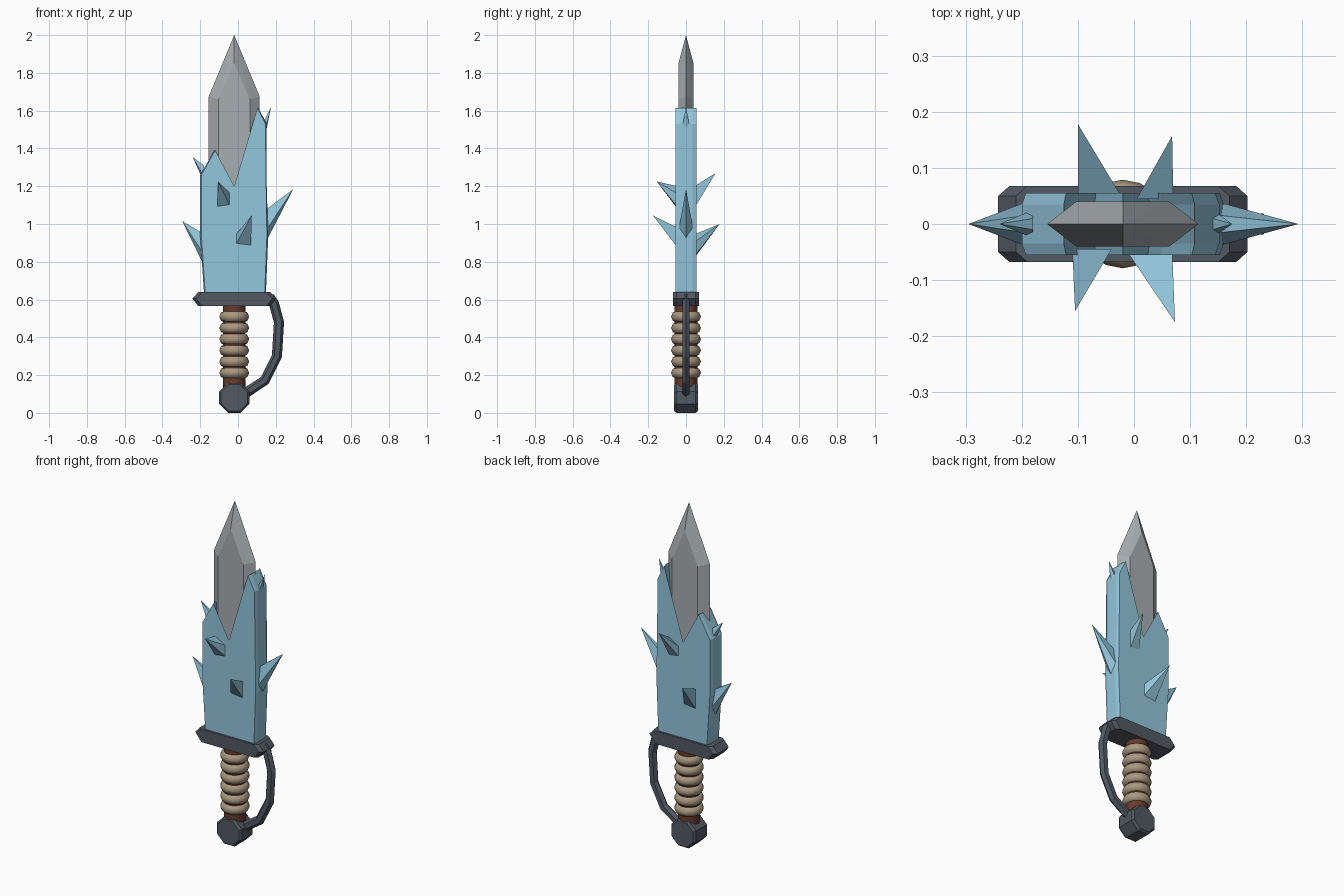
import bpy, bmesh, math
from mathutils import Vector

if "Cube" in bpy.data.objects:
    bpy.data.objects.remove(bpy.data.objects["Cube"])

CX = -0.02  # blade and grip axis


def material(name, rgb):
    m = bpy.data.materials.new(name)
    m.diffuse_color = (*rgb, 1)
    m.use_nodes = True
    m.node_tree.nodes["Principled BSDF"].inputs["Base Color"].default_value = m.diffuse_color
    return m


ICE = material("ice blue", (0.29, 0.57, 0.72))
STEEL = material("blade steel", (0.39, 0.42, 0.44))
IRON = material("dark iron", (0.085, 0.10, 0.125))
WRAP = material("tan wrap", (0.40, 0.32, 0.215))
WOOD = material("brown wood", (0.14, 0.045, 0.025))


def finish(bm, name, mat):
    bmesh.ops.recalc_face_normals(bm, faces=bm.faces)
    me = bpy.data.meshes.new(name)
    bm.to_mesh(me)
    bm.free()
    me.materials.append(mat)
    ob = bpy.data.objects.new(name, me)
    bpy.context.collection.objects.link(ob)
    return ob


def hull(name, points, mat):
    bm = bmesh.new()
    for p in points:
        bm.verts.new(p)
    bmesh.ops.convex_hull(bm, input=bm.verts)
    bmesh.ops.dissolve_limit(bm, angle_limit=0.01, verts=bm.verts, edges=bm.edges)
    return finish(bm, name, mat)


def skin(name, rings, mat):
    """Join closed rings of points into a capped solid."""
    bm = bmesh.new()
    loops = [[bm.verts.new(p) for p in r] for r in rings]
    n = len(loops[0])
    for a, b in zip(loops, loops[1:]):
        for i in range(n):
            j = (i + 1) % n
            bm.faces.new((a[i], a[j], b[j], b[i]))
    caps = [bm.faces.new(loops[0]), bm.faces.new(loops[-1])]
    bmesh.ops.triangulate(bm, faces=caps)
    return finish(bm, name, mat)


# Blade: hexagonal section running to a point
pts = [(CX, 0, 2.0)]
for s in (-1, 1):
    pts += [(CX + s * 0.135, 0, z) for z in (0.66, 1.675)]
    pts += [(CX, s * 0.04, 1.85)]
    for t in (-1, 1):
        pts += [(CX + s * 0.083, t * 0.04, z) for z in (0.66, 1.66)]
hull("blade", pts, STEEL)

# Jagged ice sheath around the lower blade, chamfered at front and back
outline = [(-0.18, 0.635), (0.148, 0.635), (0.16, 0.94), (0.152, 1.20), (0.152, 1.53),
           (0.108, 1.615), (0.052, 1.25), (0.027, 1.01), (-0.02, 1.20),
           (-0.07, 1.01), (-0.11, 1.23), (-0.125, 1.39), (-0.2, 1.26), (-0.2, 0.93)]
rings = [[(CX + (x - CX) * k, y, z) for x, z in outline]
         for y, k in ((-0.055, 0.96), (-0.035, 1), (0.035, 1), (0.055, 0.96))]
skin("ice_sheath", rings, ICE)


# Ice spikes on the sides: tip x, tip z, base x, base bottom, base top, half depth
for name, tx, tz, bx, z0, z1, d in (
        ("right_spike", 0.293, 1.185, 0.14, 0.89, 1.07, 0.042),
        ("left_spike", -0.295, 1.015, -0.185, 0.79, 0.95, 0.042),
        ("right_small_spike", 0.175, 1.62, 0.14, 1.45, 1.55, 0.025),
        ("left_small_spike", -0.24, 1.355, -0.18, 1.22, 1.31, 0.025)):
    zm = z0 + (z1 - z0) * 0.35
    hull(name, [(tx, 0, tz), (bx, 0, z0), (bx, d, zm), (bx, -d, zm),
                (bx, d * 0.4, z1), (bx, -d * 0.4, z1)], ICE)

# Ice spikes on front and back: tip, base x range, base z range
for name, tip, x0, x1, z0, z1 in (
        ("front_upper_spike", (-0.105, -0.155, 1.225), -0.11, -0.04, 1.08, 1.20),
        ("front_lower_spike", (0.073, -0.175, 1.045), -0.015, 0.068, 0.875, 0.98),
        ("back_lower_spike", (-0.10, 0.178, 1.0), -0.10, -0.02, 0.82, 0.945),
        ("back_upper_spike", (0.068, 0.157, 1.27), 0.005, 0.07, 1.085, 1.20)):
    y = math.copysign(0.045, tip[1])
    # the base narrows away from the side the tip leans to
    near, far = (x0, x1) if abs(tip[0] - x0) < abs(tip[0] - x1) else (x1, x0)
    hull(name, [tip, (near, y, z0), (far, y, z0 + 0.01), (far, y, z1 - 0.04),
                (near, y, z1)], ICE)

# Cross guard: pointed ends with clipped corners
pts = []
for s in (-1, 1):
    for t in (-1, 1):
        for z, ex in ((0.565, 0.19), (0.605, 0.222), (0.64, 0.19)):
            pts += [(CX + s * ex, t * 0.05, z), (CX + s * (ex - 0.02), t * 0.068, z)]
hull("cross_guard", pts, IRON)


# Knuckle bow: six-sided bar swept along a bent path
path = [Vector(p) for p in ((0.165, 0, 0.615), (0.19, 0, 0.58), (0.217, 0, 0.48),
                            (0.206, 0, 0.30), (0.142, 0, 0.172), (0.03, 0, 0.098))]
rings = []
for i, p in enumerate(path):
    t = (path[min(i + 1, len(path) - 1)] - path[max(i - 1, 0)]).normalized()
    side = t.cross(Vector((0, 1, 0)))
    ring = []
    for k in range(6):
        a = math.tau * k / 6
        ring.append(p + side * 0.027 * math.cos(a) + Vector((0, 0.022 * math.sin(a), 0)))
    rings.append(ring)
skin("knuckle_bow", rings, IRON)

# Grip core
bpy.ops.mesh.primitive_cylinder_add(vertices=16, radius=0.06, depth=0.45,
                                    location=(CX, 0, 0.355))
core = bpy.context.object
core.name = "grip_core"
core.data.materials.append(WOOD)
bpy.ops.object.shade_smooth_by_angle(angle=math.radians(40))

# Grip wrap: six stacked rounded rings
for i in range(6):
    bpy.ops.mesh.primitive_torus_add(major_segments=16, minor_segments=8, major_radius=0.048,
                                     minor_radius=0.031, location=(CX, 0, 0.212 + 0.0595 * i))
    ring = bpy.context.object
    ring.name = f"grip_wrap_{i + 1}"
    ring.data.materials.append(WRAP)
    bpy.ops.object.shade_smooth()

# Pommel: octagonal block facing front, with chamfered rims
pts = []
for k in range(8):
    a = math.tau * (k + 0.5) / 8
    for y, apothem in ((0.063, 0.07), (0.05, 0.08)):
        r = apothem / math.cos(math.pi / 8)
        pts += [(CX + r * math.cos(a), s * y, 0.08 + r * math.sin(a)) for s in (-1, 1)]
hull("pommel", pts, IRON)
